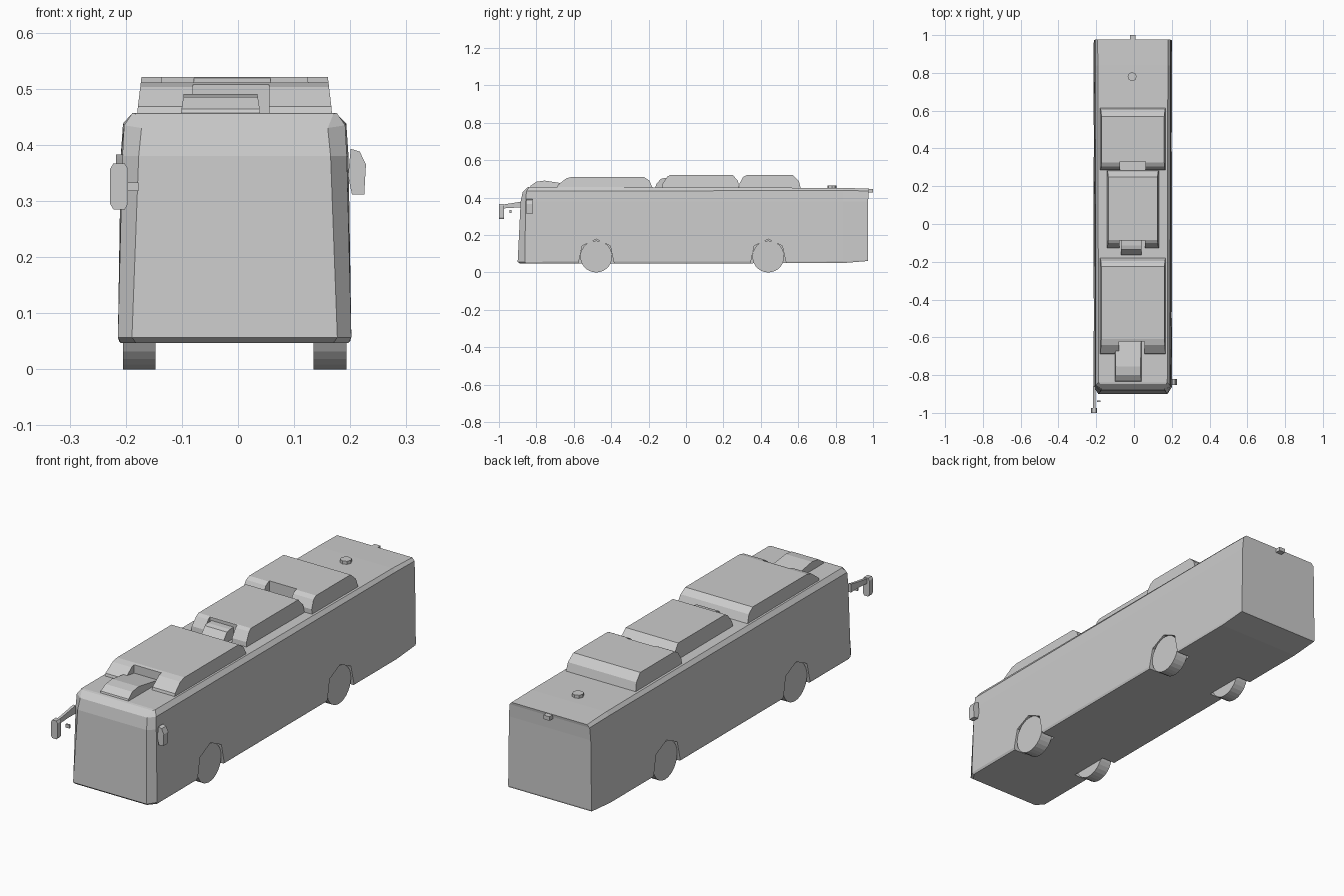
import bpy, bmesh, math
from mathutils import Vector

if "Cube" in bpy.data.objects:
    bpy.data.objects.remove(bpy.data.objects["Cube"])

CX = -0.006   # body centre line


def make(name, verts, faces):
    bm = bmesh.new()
    vs = [bm.verts.new(v) for v in verts]
    for f in faces:
        bm.faces.new([vs[i] for i in f])
    bmesh.ops.recalc_face_normals(bm, faces=bm.faces)
    me = bpy.data.meshes.new(name)
    bm.to_mesh(me)
    bm.free()
    ob = bpy.data.objects.new(name, me)
    bpy.context.collection.objects.link(ob)
    return ob


def prism(name, pts, a, b, axis='X', taper=0.0):
    """Extrude a profile from a to b; taper narrows it with height above the roof."""
    n = len(pts)
    verts = []
    for end, s in ((a, 1), (b, -1)):
        for p, z in pts:
            e = end + s * taper * max(0, z - 0.455)
            verts.append((e, p, z) if axis == 'X' else (p, e, z))
    faces = [range(n), range(n, 2 * n)]
    faces += [(i, (i + 1) % n, n + (i + 1) % n, n + i) for i in range(n)]
    return make(name, verts, faces)


def box(name, x0, x1, y0, y1, z0, z1):
    return prism(name, [(y0, z0), (y1, z0), (y1, z1), (y0, z1)], x0, x1)


def cut(ob, cutter):
    m = ob.modifiers.new("cut", 'BOOLEAN')
    m.operation, m.solver, m.object = 'DIFFERENCE', 'EXACT', cutter
    bpy.context.view_layer.objects.active = ob
    bpy.ops.object.modifier_apply(modifier=m.name)
    bpy.data.objects.remove(cutter)


def cylinder(name, loc, r, depth, sides, axis='Z'):
    rot = (0, math.pi / 2, 0) if axis == 'X' else (0, 0, 0)
    bpy.ops.mesh.primitive_cylinder_add(vertices=sides, radius=r, depth=depth,
                                        location=loc, rotation=rot)
    bpy.context.object.name = name


# Body shell: half sections (half width, y, z) from front to rear
sections = [
    [(.176, -.888, .047), (.183, -.90, .057), (.171, -.884, .38), (.166, -.873, .43), (.176, -.848, .455)],
    [(.203, -.855, .047), (.208, -.862, .057), (.200, -.857, .38), (.197, -.853, .435), (.182, -.838, .457)],
    [(.206, .84, .05), (.208, .84, .06), (.203, .84, .38), (.199, .84, .438), (.185, .84, .452)],
    [(.206, .972, .061), (.207, .974, .068), (.203, .974, .38), (.199, .976, .436), (.187, .978, .448)],
]
verts, faces = [], []
n = 10
for s in sections:
    verts += [(CX + w, y, z) for w, y, z in s]
    verts += [(CX - w, y, z) for w, y, z in reversed(s)]
for k in range(len(sections) - 1):
    for i in range(n):
        j = (i + 1) % n
        faces.append((k * n + i, k * n + j, (k + 1) * n + j, (k + 1) * n + i))
for k in (0, len(sections) - 1):
    for i in range(4):
        faces.append((k * n + i, k * n + i + 1, k * n + 8 - i, k * n + 9 - i))
body = make("bus_body", verts, faces)

# Wheels and wheel arches
arch = [(-.097, 0), (-.095, .05), (-.075, .142), (0, .178), (.075, .142), (.095, .05), (.097, 0)]
for end, y in (("front", -.48), ("rear", .44)):
    for side, s in (("left", -1), ("right", 1)):
        pts = [(y + p, z) for p, z in arch]
        cut(body, prism("arch_cutter", pts, CX + s * .139, CX + s * .26))
        cylinder(f"{end}_{side}_wheel", (CX + s * .170, y, .085), .085, .058, 28, 'X')

# Roof units with notched fronts
front_unit = prism("front_roof_unit", [(-.69, .45), (-.685, .468), (-.64, .503), (-.61, .511),
                   (-.225, .511), (-.195, .49), (-.178, .45)], CX - .174, CX + .174, taper=.12)
cut(front_unit, box("notch", -.08, .055, -.75, -.622, .44, .6))

mid_unit = prism("middle_roof_unit", [(-.128, .45), (-.125, .475), (-.10, .512), (-.085, .521),
                 (.25, .521), (.278, .49), (.284, .45)], CX - .138, CX + .138, taper=.12)
cut(mid_unit, box("notch", -.078, .058, -.2, -.088, .44, .6))
prism("middle_unit_intake", [(-.165, .45), (-.16, .47), (-.135, .5), (-.115, .505), (-.085, .505),
      (-.085, .45)], -.07, .04)

rear_unit = prism("rear_roof_unit", [(.286, .445), (.286, .475), (.305, .51), (.325, .521),
                  (.57, .521), (.603, .49), (.615, .445)], CX - .174, CX + .174, taper=.12)
cut(rear_unit, box("notch", -.075, .06, .2, .332, .44, .6))

prism("front_roof_hatch", [(-.835, .45), (-.83, .464), (-.80, .485), (-.755, .491), (-.69, .481),
      (-.62, .47), (-.62, .45)], -.102, .04, taper=.15)

# Roof antenna and rear camera
cylinder("roof_antenna", (-.01, .78, .455), .024, .022, 8)
box("rear_camera", -.022, .008, .96, 1.0, .428, .446)

# Left mirror on its forward arm
prism("left_mirror_arm", [(-.86, .383), (-.895, .376), (-.985, .362), (-.985, .342), (-.90, .347),
      (-.86, .345)], -.217, -.205)
prism("left_mirror", [(-.228, .295), (-.222, .285), (-.202, .285), (-.196, .295), (-.196, .357),
      (-.202, .367), (-.222, .367), (-.228, .357)], -1.0, -.974, 'Y')
box("left_mirror_bracket", -.197, -.177, -.943, -.934, .318, .333)

# Right mirror
prism("right_mirror", [(.196, .345), (.203, .312), (.225, .312), (.228, .365), (.217, .388),
      (.201, .393)], -.852, -.82, 'Y')
